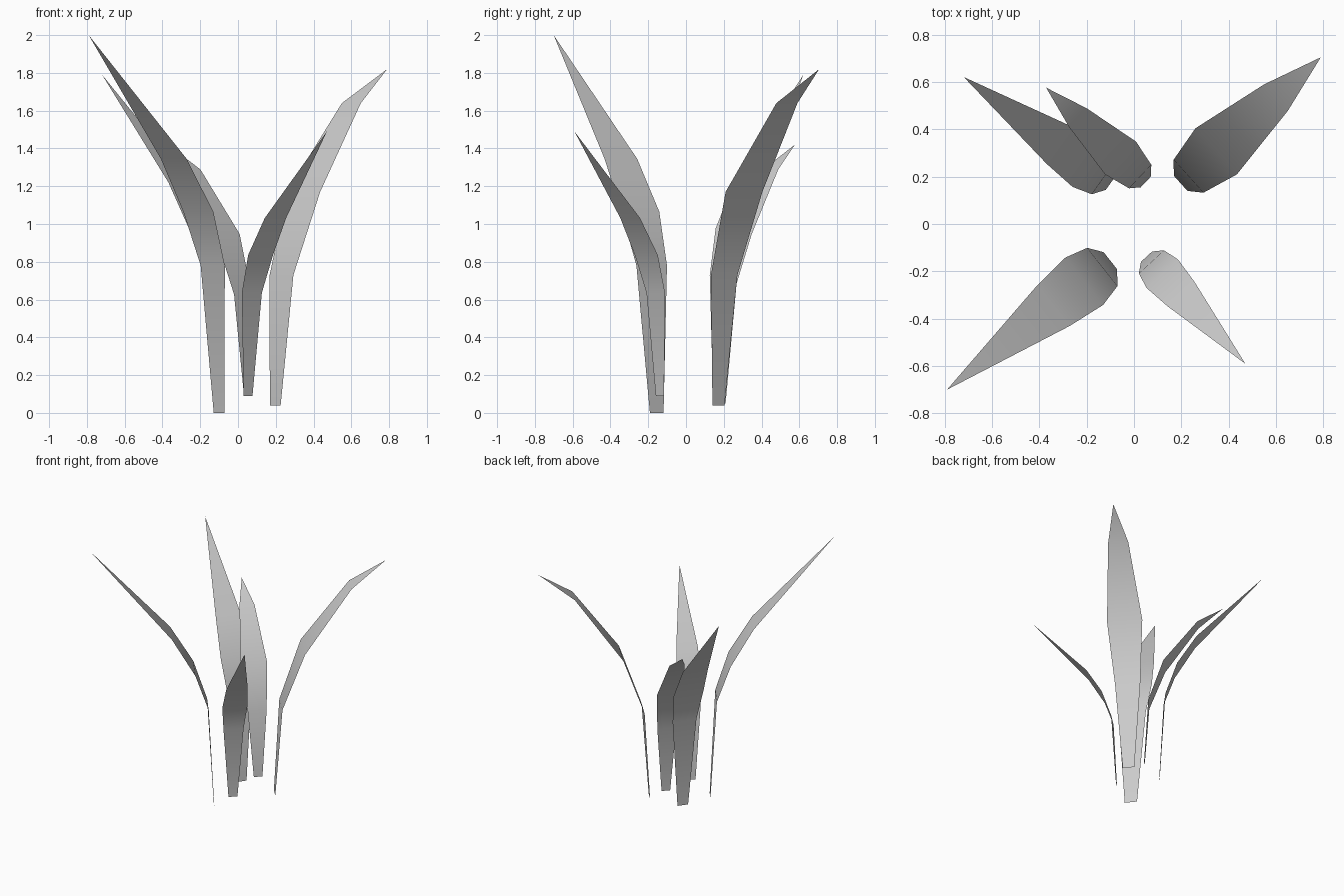
import bpy
import bmesh
from mathutils import Vector

cube = bpy.data.objects.get("Cube")
if cube:
    bpy.data.objects.remove(cube, do_unlink=True)

grey = bpy.data.materials.new("pale grey")
grey.use_nodes = True
colour = (0.6, 0.6, 0.6, 1.0)
grey.diffuse_color = colour
grey.node_tree.nodes["Principled BSDF"].inputs["Base Color"].default_value = colour

# Blade profiles, base to tip: outward reach, height, half width
SPEAR = [(0, 0, .046), (.043, .78, .103), (.14, 1.065, .128), (.306, 1.345, .11), (.88, 2, 0)]
ARCHED = [(0, 0, .043), (.045, .69, .094), (.202, 1.13, .131), (.542, 1.6, .075), (.797, 1.78, 0)]


def make_blade(name, profile, base, tip):
    """Single-sided leaf ribbon rising from base and leaning towards tip."""
    base, tip = Vector(base), Vector(tip)
    size = (tip.z - base.z) / profile[-1][1]
    outward = Vector((tip.x - base.x, tip.y - base.y, 0)).normalized()
    across = Vector((-outward.y, outward.x, 0))
    up = Vector((0, 0, 1))
    bm = bmesh.new()
    previous = None
    for reach, height, half in profile:
        centre = base + size * (outward * reach + up * height)
        sides = [1, -1] if half else [0]
        row = [bm.verts.new(centre + across * half * size * s) for s in sides]
        if previous:
            bm.faces.new(previous + row[::-1])
        previous = row
    # Turn the upper surface inwards
    for face in bm.faces:
        face.smooth = True
        face.normal_update()
        if face.normal.dot(outward) > 0:
            face.normal_flip()
    mesh = bpy.data.meshes.new(name)
    bm.to_mesh(mesh)
    bm.free()
    mesh.materials.append(grey)
    blade = bpy.data.objects.new(name, mesh)
    bpy.context.collection.objects.link(blade)


# The five blades of the tuft
make_blade("front_right_blade", SPEAR, (-.1, -.155, 0), (-.79, -.7, 2))
make_blade("front_left_blade", SPEAR, (.053, -.138, .09), (.47, -.59, 1.49))
make_blade("back_right_blade", SPEAR, (-.096, .177, .05), (-.725, .625, 1.79))
make_blade("back_left_blade", ARCHED, (.197, .172, .04), (.79, .705, 1.82))
make_blade("back_middle_blade", ARCHED, (.05, .178, .125), (-.37, .575, 1.42))
